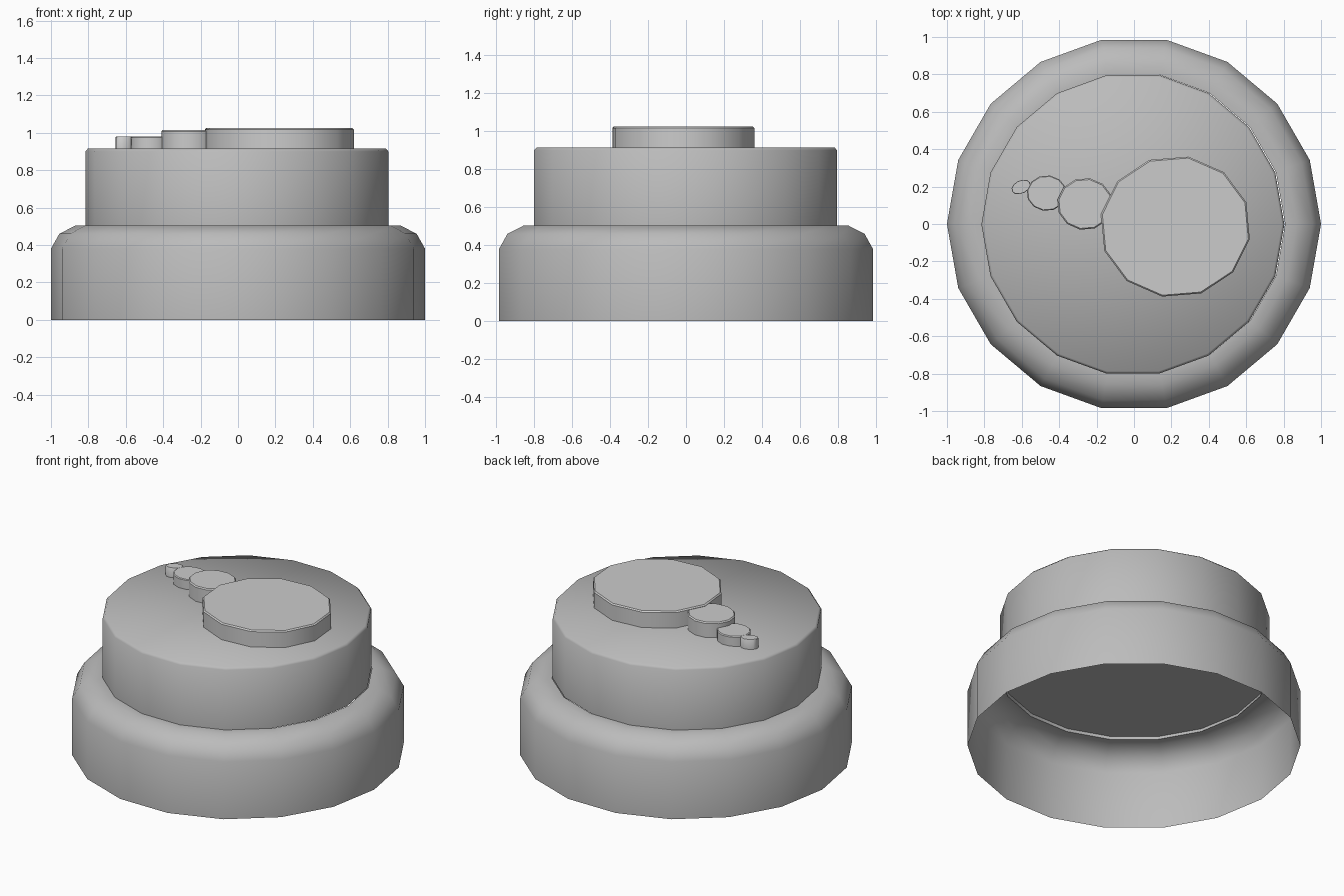
import bpy, bmesh, math

if "Cube" in bpy.data.objects:
    bpy.data.objects.remove(bpy.data.objects["Cube"])


def lathe(name, profile, sides, centre=(0, 0), squash=1.0, turn=0.0, skew=0.0, smooth=38):
    """Spin a (radius, z) profile; a radius of 0 closes the neighbouring ring with a cap."""
    bm = bmesh.new()
    rings = []
    for r, z in profile:
        ring = []
        for i in range(sides):
            a = math.radians(turn) + 2 * math.pi * i / sides
            x, y = r * math.cos(a), r * squash * math.sin(a)
            ring.append(bm.verts.new((centre[0] + x, centre[1] + y + skew * x, z)))
        rings.append(ring)
    for low, high in zip(rings, rings[1:]):
        for i in range(sides):
            j = (i + 1) % sides
            bm.faces.new((low[i], low[j], high[j], high[i]))
    bmesh.ops.remove_doubles(bm, verts=bm.verts[:], dist=1e-5)
    bmesh.ops.dissolve_degenerate(bm, edges=bm.edges[:], dist=1e-5)
    bmesh.ops.recalc_face_normals(bm, faces=bm.faces[:])
    mesh = bpy.data.meshes.new(name)
    bm.to_mesh(mesh)
    bm.free()
    obj = bpy.data.objects.new(name, mesh)
    bpy.context.collection.objects.link(obj)
    bpy.ops.object.select_all(action='DESELECT')
    obj.select_set(True)
    bpy.context.view_layer.objects.active = obj
    bpy.ops.object.shade_smooth_by_angle(angle=math.radians(smooth))
    return obj


# Darker grey for the body
body_grey = bpy.data.materials.new("body_grey")
body_grey.diffuse_color = (0.5, 0.5, 0.5, 1)
body_grey.use_nodes = True
body_grey.node_tree.nodes["Principled BSDF"].inputs["Base Color"].default_value = body_grey.diffuse_color

# Wide lower shell with rounded shoulder, open underneath
shell = lathe("lower_shell", [(1.0, 0), (1.0, 0.38), (0.955, 0.46), (0.87, 0.503),
                              (0.808, 0.503)], 18)

# Upper drum with a recessed floor and a softened top edge
drum = lathe("upper_drum", [(0, 0.525), (0.806, 0.525), (0.81, 0.503), (0.81, 0.9),
                            (0.797, 0.915), (0, 0.915)], 18,
             centre=(-0.006, -0.002), smooth=60)

for part in (shell, drum):
    part.data.materials.append(body_grey)

# Row of raised discs: name, centre, radius, y/x ratio, top height, skew
discs = [
    ("large_disc", (0.221, -0.014), 0.404, 0.94, 1.025, 0),
    ("medium_disc", (-0.262, 0.107), 0.149, 0.935, 1.015, 0),
    ("small_disc", (-0.467, 0.165), 0.107, 0.89, 0.98, 0),
    ("tiny_disc", (-0.604, 0.198), 0.051, 0.72, 0.98, 0.25),
]
for name, centre, r, squash, top, skew in discs:
    b = min(0.008, r * 0.05)
    lathe(name, [(0, 0.91), (r, 0.91), (r, top - b), (r - b, top), (0, top)],
          12, centre, squash, 20, skew)
